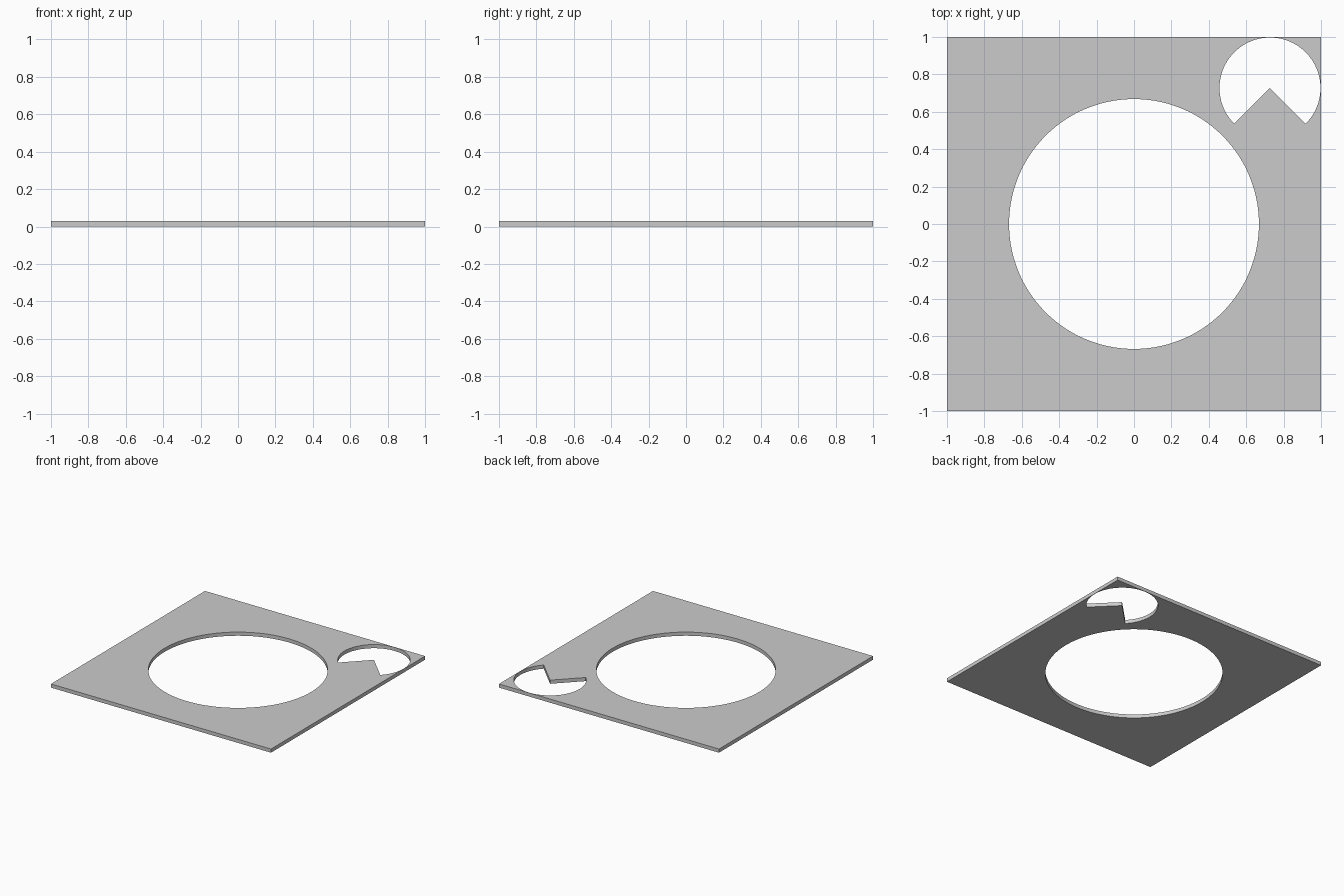
import bpy, bmesh
from math import cos, sin, radians

if "Cube" in bpy.data.objects:
    bpy.data.objects.remove(bpy.data.objects["Cube"])

THICK = 0.03


def arc(cx, cy, r, start, end, n):
    """n + 1 points along an arc, angles in degrees."""
    return [(cx + r * cos(radians(start + (end - start) * i / n)),
             cy + r * sin(radians(start + (end - start) * i / n))) for i in range(n + 1)]


# Outlines: square border, round centre opening, corner opening with a wedge left in
border = [(-1, -1), (1, -1), (1, 1), (-1, 1)]
centre_hole = arc(0, 0, 0.668, 0, 360, 128)[:-1]
corner_hole = arc(0.727, 0.727, 0.27, -45, 225, 72) + [(0.727, 0.727)]

# Fill between the outlines, then extrude to thickness
bm = bmesh.new()
edges = []
for outline in (border, centre_hole, corner_hole):
    vs = [bm.verts.new((x, y, 0)) for x, y in outline]
    edges += [bm.edges.new((vs[i - 1], vs[i])) for i in range(len(vs))]
bmesh.ops.triangle_fill(bm, edges=edges, use_beauty=True, use_dissolve=False, normal=(0, 0, 1))
top = bmesh.ops.extrude_face_region(bm, geom=bm.faces[:], use_keep_orig=True)["geom"]
bmesh.ops.translate(bm, vec=(0, 0, THICK),
                    verts=[g for g in top if isinstance(g, bmesh.types.BMVert)])
bmesh.ops.recalc_face_normals(bm, faces=bm.faces[:])

mesh = bpy.data.meshes.new("plate")
bm.to_mesh(mesh)
bm.free()
plate = bpy.data.objects.new("plate", mesh)
bpy.context.collection.objects.link(plate)

# Smooth hole walls, crisp rims
bpy.context.view_layer.objects.active = plate
plate.select_set(True)
bpy.ops.object.shade_smooth_by_angle(angle=radians(30))
